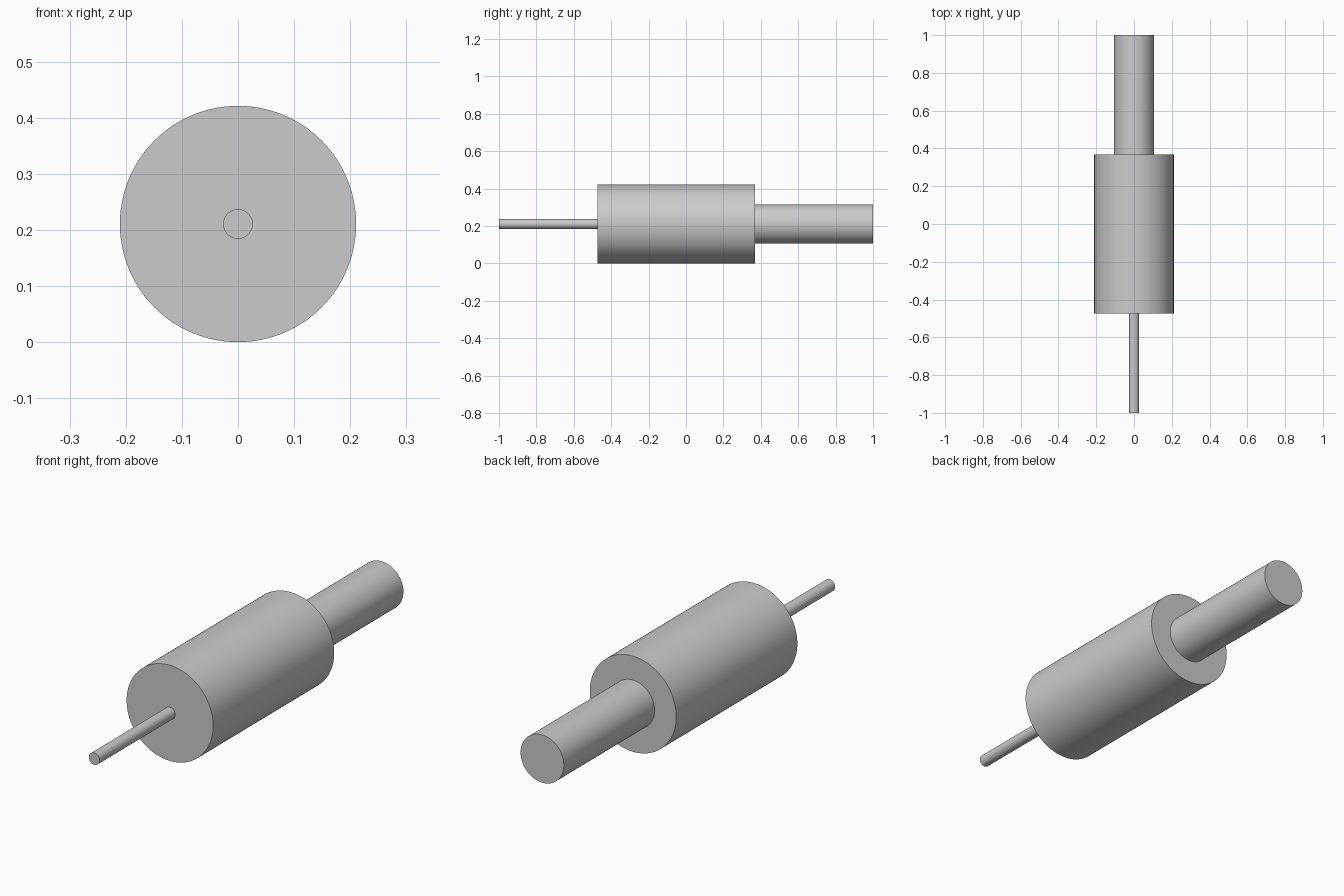
import bpy
import math

cube = bpy.data.objects.get("Cube")
if cube:
    bpy.data.objects.remove(cube, do_unlink=True)

# Plain grey metal
grey = bpy.data.materials.new("grey_metal")
grey.use_nodes = True
colour = (0.6, 0.6, 0.6, 1.0)
grey.diffuse_color = colour
grey.node_tree.nodes["Principled BSDF"].inputs["Base Color"].default_value = colour

UNIT = 2 / 19          # the whole length is 19 units
AXIS_Z = 2 * UNIT      # the body rests on the ground


def rod(name, start, length, radius, sides):
    """Cylinder along y, measured in units from the front tip."""
    bpy.ops.mesh.primitive_cylinder_add(
        vertices=sides, radius=radius * UNIT, depth=length * UNIT,
        location=(0, -1 + (start + length / 2) * UNIT, AXIS_Z),
        rotation=(math.pi / 2, 0, 0))
    obj = bpy.context.object
    obj.name = name
    obj.data.materials.append(grey)
    bpy.ops.object.shade_smooth_by_angle(angle=math.radians(30))
    return obj


# Thin front pin, wide body, rear shaft
rod("front_pin", 0, 5, 0.25, 48)
rod("main_body", 5, 8, 2, 96)
rod("rear_shaft", 13, 6, 1, 96)
